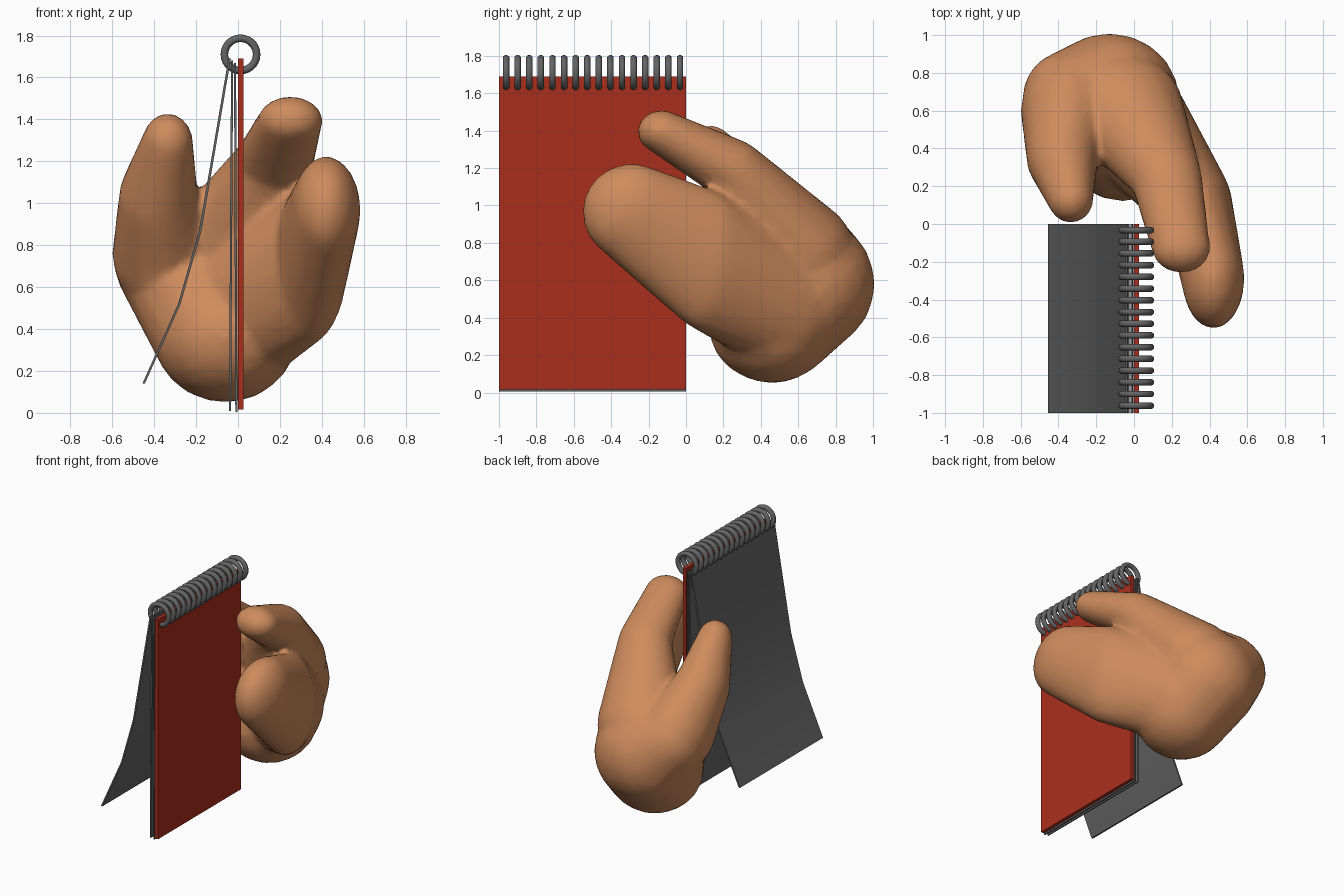
import bpy, bmesh, math
from mathutils import Matrix

if "Cube" in bpy.data.objects:
    bpy.data.objects.remove(bpy.data.objects["Cube"])


def material(name, rgb):
    m = bpy.data.materials.new(name)
    m.diffuse_color = (*rgb, 1)
    m.use_nodes = True
    m.node_tree.nodes["Principled BSDF"].inputs["Base Color"].default_value = m.diffuse_color
    return m


SKIN = material("skin", (0.62, 0.26, 0.11))
RED = material("cover red", (0.40, 0.028, 0.012))
GREY = material("dark grey", (0.13, 0.13, 0.13))


def add_object(name, bm, mat):
    mesh = bpy.data.meshes.new(name)
    bmesh.ops.recalc_face_normals(bm, faces=bm.faces)
    bm.to_mesh(mesh)
    bm.free()
    mesh.materials.append(mat)
    ob = bpy.data.objects.new(name, mesh)
    bpy.context.collection.objects.link(ob)
    return ob


def sheet(name, path, thick, mat, y0=-1.0, y1=0.0):
    """Thin sheet following an x,z path, running from y0 to y1."""
    bm = bmesh.new()
    outline = [(x - thick / 2, z) for x, z in path]
    outline += [(x + thick / 2, z) for x, z in reversed(path)]
    face = bm.faces.new([bm.verts.new((x, y0, z)) for x, z in outline])
    new = bmesh.ops.extrude_face_region(bm, geom=[face], use_keep_orig=True)["geom"]
    bmesh.ops.translate(bm, vec=(0, y1 - y0, 0),
                        verts=[g for g in new if isinstance(g, bmesh.types.BMVert)])
    ob = add_object(name, bm, mat)
    bpy.ops.object.select_all(action='DESELECT')
    ob.select_set(True)
    bpy.context.view_layer.objects.active = ob
    bpy.ops.object.shade_smooth_by_angle(angle=math.radians(40))


# Notepad: cover, two hanging pages and one lifted page
sheet("cover", [(0.013, 0.015), (0.013, 1.69)], 0.026, RED)
sheet("inner_page", [(-0.008, 0.005), (-0.014, 1.67)], 0.010, GREY)
sheet("middle_page", [(-0.038, 0.01), (-0.028, 1.68)], 0.010, GREY)
sheet("lifted_page", [(-0.45, 0.14), (-0.28, 0.52), (-0.18, 0.87), (-0.12, 1.22),
                      (-0.04, 1.69)], 0.012, GREY)

# Binding rings
for i in range(16):
    bpy.ops.mesh.primitive_torus_add(
        major_radius=0.077, minor_radius=0.018, major_segments=28, minor_segments=10,
        location=(0.012, -0.962 + i * 0.062, 1.71), rotation=(math.pi / 2, 0, 0))
    ring = bpy.context.object
    ring.name = f"binding_ring_{i + 1}"
    ring.data.materials.append(GREY)
    bpy.ops.object.shade_smooth()


# Hand: each part is a hull wrapped around neighbouring ellipsoids (centre, radii)
def hull(target, balls):
    bm = bmesh.new()
    for c, r in balls:
        bmesh.ops.create_icosphere(bm, subdivisions=3, radius=1,
                                   matrix=Matrix.Translation(c) @ Matrix.Diagonal((*r, 1)))
    points = [v.co.copy() for v in bm.verts]
    bm.free()
    bm = bmesh.new()
    for p in points:
        bm.verts.new(p)
    bmesh.ops.convex_hull(bm, input=bm.verts[:])
    loose = [v for v in bm.verts if not v.link_faces]
    bmesh.ops.delete(bm, geom=loose, context='VERTS')
    bmesh.ops.recalc_face_normals(bm, faces=bm.faces)
    tmp = bpy.data.meshes.new("tmp")
    bm.to_mesh(tmp)
    bm.free()
    target.from_mesh(tmp)
    bpy.data.meshes.remove(tmp)


palm = [((-0.13, 0.66, 0.58), (0.37, 0.35, 0.36)),
        ((-0.34, 0.67, 0.72), (0.25, 0.25, 0.26)),
        ((-0.06, 0.46, 0.36), (0.34, 0.34, 0.31))]
thumb = [((-0.35, 0.60, 0.76), (0.25, 0.28, 0.28)),
         ((-0.38, 0.35, 1.02), (0.19, 0.20, 0.22)),
         ((-0.335, 0.13, 1.295), (0.12, 0.125, 0.135))]
index = [((-0.06, 0.62, 0.75), (0.32, 0.28, 0.28)),
         ((0.17, 0.25, 1.19), (0.19, 0.17, 0.165)),
         ((0.25, -0.13, 1.395), (0.155, 0.13, 0.115))]
rest = [((0.0, 0.52, 0.48), (0.30, 0.30, 0.37)),
        ((0.34, 0.10, 0.71), (0.18, 0.24, 0.38)),
        ((0.42, -0.29, 0.965), (0.165, 0.265, 0.26))]

bm = bmesh.new()
hull(bm, palm)
for chain in (thumb, index, rest):
    for a, b in zip(chain, chain[1:]):
        hull(bm, (a, b))
hand = add_object("hand", bm, SKIN)

# Fuse the parts into one soft skin
remesh = hand.modifiers.new("fuse", 'REMESH')
remesh.mode = 'VOXEL'
remesh.voxel_size = 0.02
remesh.use_smooth_shade = True
smooth = hand.modifiers.new("soften", 'SMOOTH')
smooth.factor = 0.5
smooth.iterations = 8
dec = hand.modifiers.new("simplify", 'DECIMATE')
dec.ratio = 0.15
